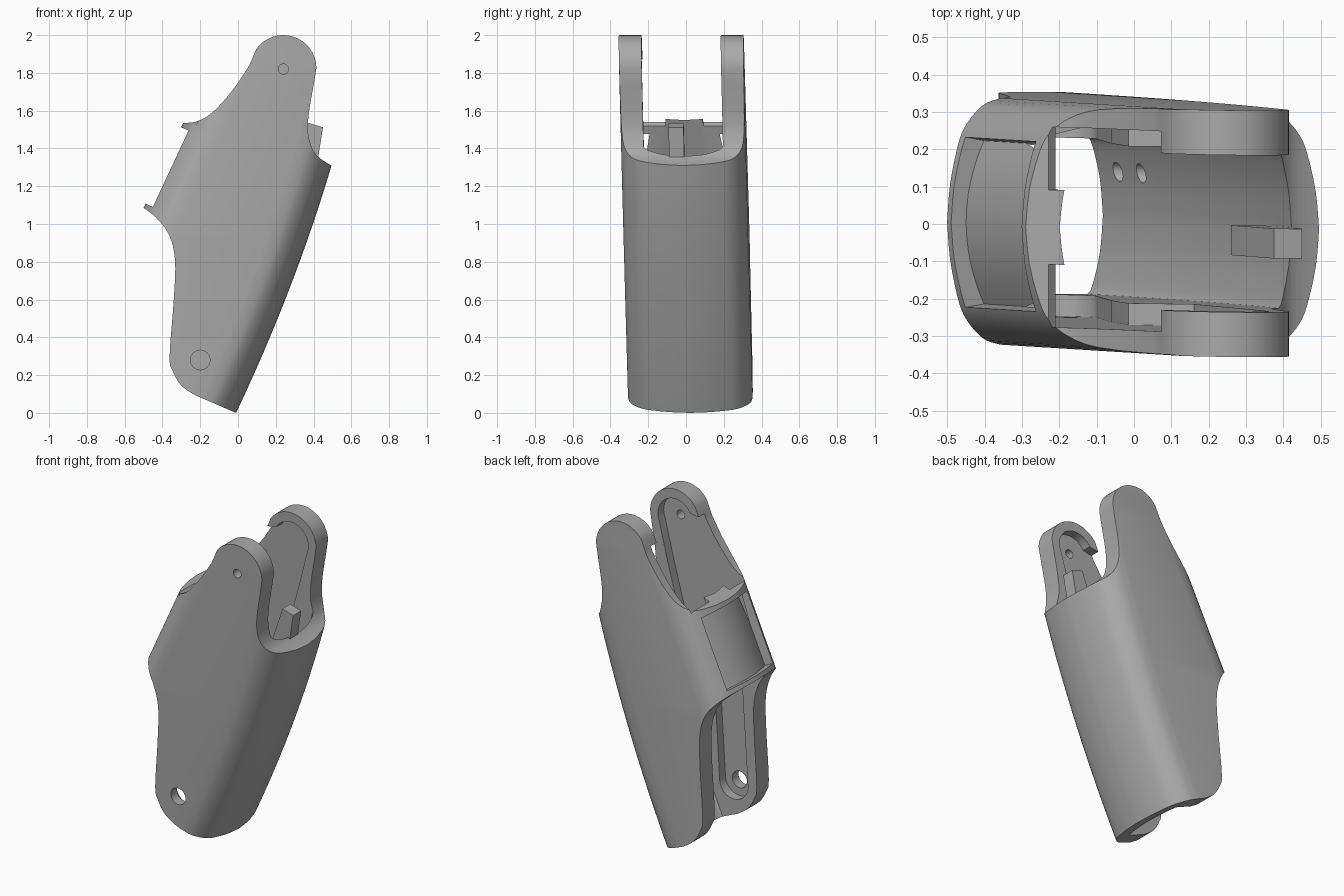
import bpy
import bmesh
import math
from mathutils import Vector

if "Cube" in bpy.data.objects:
    bpy.data.objects.remove(bpy.data.objects["Cube"])

grey = bpy.data.materials.new("plain_grey")
grey.use_nodes = True
grey.diffuse_color = (0.4, 0.4, 0.4, 1)
grey.node_tree.nodes["Principled BSDF"].inputs["Base Color"].default_value = (0.4, 0.4, 0.4, 1)

LEAN = 0.467  # x per z of the straight back


def front_x(z):
    return -0.01 + 0.474 * z - 0.0674 * z * z


def back_x(z):
    return -0.5 + LEAN * (z - 1.085)


def add_object(name, bm):
    # The whole part leans a little sideways
    for v in bm.verts:
        v.co.y -= 0.022 * (v.co.z - 1) + 0.015 * v.co.x
    bmesh.ops.recalc_face_normals(bm, faces=bm.faces)
    mesh = bpy.data.meshes.new(name)
    bm.to_mesh(mesh)
    bm.free()
    mesh.materials.append(grey)
    obj = bpy.data.objects.new(name, mesh)
    bpy.context.collection.objects.link(obj)
    return obj


def loft(name, rings):
    bm = bmesh.new()
    rows = [[bm.verts.new(p) for p in ring] for ring in rings]
    n = len(rows[0])
    for low, high in zip(rows, rows[1:]):
        for i in range(n):
            j = (i + 1) % n
            bm.faces.new((low[i], low[j], high[j], high[i]))
    bm.faces.new(rows[0])
    bm.faces.new(rows[-1])
    return add_object(name, bm)


def prism(name, outline, y0, y1):
    return loft(name, [[(x, y, z) for x, z in outline] for y in (y0, y1)])


def smooth(points, steps=5):
    # Catmull-Rom curve through the points
    pts = [Vector(p) for p in points]
    pts = [pts[0]] + pts + [pts[-1]]
    out = []
    for a, b, c, d in zip(pts, pts[1:], pts[2:], pts[3:]):
        for k in range(steps):
            t = k / steps
            out.append(0.5 * (2 * b + (c - a) * t + (2 * a - 5 * b + 4 * c - d) * t * t
                              + (3 * b - a - 3 * c + d) * t ** 3))
    return [tuple(p) for p in out] + [tuple(points[-1])]


def arc(cx, cz, r, start, end, steps=20):
    angles = [math.radians(start + (end - start) * i / steps) for i in range(steps + 1)]
    return [(cx + r * math.cos(a), cz + r * math.sin(a)) for a in angles]


def section(z, half, wall):
    # half: (inset, y) from the middle of an end to the flat side
    full = [(d, -y) for d, y in reversed(half)] + half[1:]
    front = [(front_x(z) - wall - d, y, z) for d, y in full]
    back = [(back_x(z) + wall * 0.95 + d, y, z) for d, y in reversed(full)]
    return front + back


def cut(target, tool, operation="DIFFERENCE"):
    mod = target.modifiers.new("cut", "BOOLEAN")
    mod.operation = operation
    mod.solver = "EXACT"
    mod.object = tool
    tool.hide_render = True
    bpy.context.view_layer.objects.active = target
    bpy.ops.object.modifier_apply(modifier=mod.name)
    bpy.data.objects.remove(tool)


# Rounded outer tube
levels = [-0.15 + 2.3 * i / 24 for i in range(25)]
outer_half = smooth([(0, 0), (0.01, 0.1), (0.036, 0.2), (0.06, 0.25), (0.1, 0.29),
                     (0.15, 0.318), (0.22, 0.33)], 3)
shell = loft("finger_shell", [section(z, outer_half, 0) for z in levels])

# Side silhouette with prong, notch and open lower back
upper = smooth([(0.57, 1.28), (0.495, 1.31), (0.42, 1.36), (0.385, 1.42), (0.37, 1.5),
                (0.377, 1.6), (0.403, 1.75)])
tip = arc(0.24, 1.825, 0.175, 0, 145)
slope = smooth([(0.06, 1.84), (-0.02, 1.72), (-0.12, 1.605), (-0.2, 1.55), (-0.28, 1.535),
                (-0.4, 1.54)])
lower = smooth([(-0.57, 1.11), (-0.5, 1.085), (-0.42, 1.02), (-0.36, 0.93), (-0.333, 0.8),
                (-0.34, 0.6), (-0.362, 0.3), (-0.345, 0.22), (-0.3, 0.145), (-0.23, 0.095)])
outline = upper + tip + slope + [(-0.7, 1.5), (-0.7, 1.12)] + lower + [(0.09, -0.043), (0.7, 1.25)]
cut(shell, prism("silhouette", outline, -0.6, 0.6), "INTERSECT")

# Hollow core
inner_half = smooth([(0, 0), (0.01, 0.1), (0.035, 0.19), (0.05, 0.21)], 4)
core_levels = [-0.2 + 2.4 * i / 24 for i in range(25)]
cut(shell, loft("core", [section(z, inner_half, 0.088) for z in core_levels]))

# Pockets on the inner faces of both side walls
upper_pocket = arc(0.24, 1.82, 0.12, -25, 150) + [(0.09, 1.87), (-0.1, 1.87), (-0.3, 1.62),
                (-0.21, 1.52), (-0.34, 1.17), (-0.1, 1.1), (0.16, 1.1), (0.29, 1.55)]
lower_pocket = arc(-0.2, 0.28, 0.1, 180, 360) + [(-0.06, 0.8), (0.0, 1.2), (-0.22, 1.2), (-0.25, 0.9)]
for side in (-1, 1):
    for pocket in (upper_pocket, lower_pocket):
        cut(shell, prism("pocket", pocket, side * 0.1, side * 0.268))

# Curved panel sunk into the back
ys = [-0.235 + 0.47 * i / 12 for i in range(13)]


def panel_ring(z):
    ds = [(0.04 + 0.05 * (y / 0.24) ** 2, y * 0.93) for y in ys] + [(-0.06, 0.245), (-0.06, -0.245)]
    return [(back_x(z) + d, y, z - LEAN * d) for d, y in ds]


cut(shell, loft("panel_recess", [panel_ring(1.108), panel_ring(1.512)]))

# Pin holes through the front wall only
for cx, cz, r in ((0.24, 1.82, 0.027), (-0.2, 0.28, 0.052)):
    cut(shell, prism("pin_hole", arc(cx, cz, r, 0, 345, 23), -0.6, -0.1))

# Two small blind holes inside the curved wall
for z in (0.15, 0.29):
    rings = []
    for dx in (-0.13, -0.05):
        rings.append([(front_x(z) + dx, 0.12 + 0.026 * math.cos(i * math.pi / 8),
                       z + 0.026 * math.sin(i * math.pi / 8)) for i in range(16)])
    cut(shell, loft("blind_hole", rings))

# Small upright post on the inside of the curved wall
post = prism("inner_post", [(0.375, 1.535), (0.45, 1.512), (0.4, 1.2), (0.26, 1.2)], -0.075, 0.005)

for obj in (shell, post):
    bpy.ops.object.select_all(action="DESELECT")
    obj.select_set(True)
    bpy.context.view_layer.objects.active = obj
    bpy.ops.object.shade_smooth_by_angle(angle=math.radians(30))
